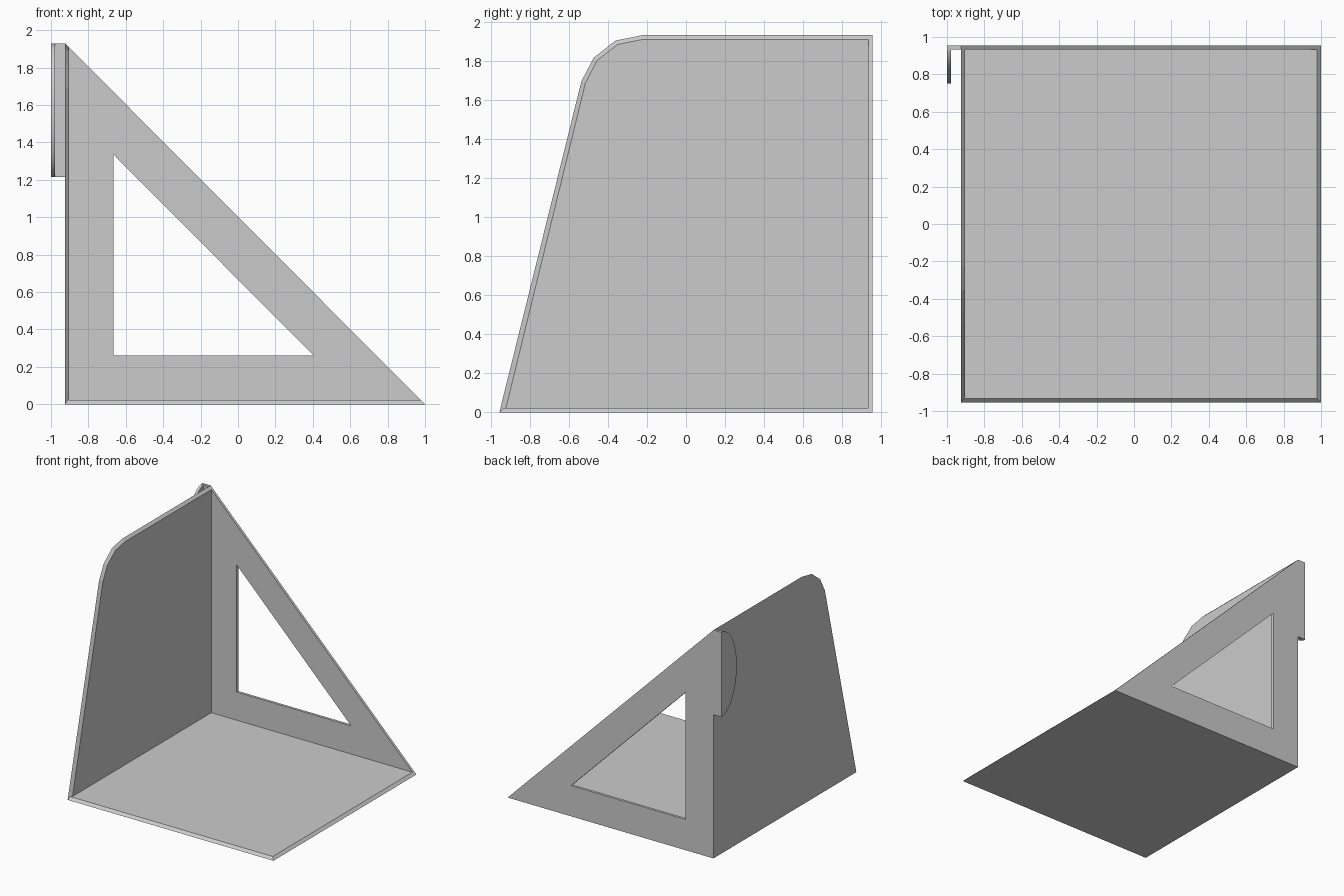
import bpy, bmesh
from math import sin, cos, pi
from mathutils import Vector

if "Cube" in bpy.data.objects:
    bpy.data.objects.remove(bpy.data.objects["Cube"], do_unlink=True)

grey = bpy.data.materials.new("light grey")
grey.use_nodes = True
colour = (0.6, 0.6, 0.6, 1)
grey.diffuse_color = colour
grey.node_tree.nodes["Principled BSDF"].inputs["Base Color"].default_value = colour

T = 0.022                       # sheet thickness
LEFT, RIGHT = -0.925, 1.0       # bracket extent in x
HALF, TOP = 0.955, 1.93         # half depth and height


def finish(name, bm):
    bmesh.ops.recalc_face_normals(bm, faces=bm.faces)
    mesh = bpy.data.meshes.new(name)
    bm.to_mesh(mesh)
    bm.free()
    mesh.materials.append(grey)
    obj = bpy.data.objects.new(name, mesh)
    bpy.context.collection.objects.link(obj)
    return obj


def loft(name, loops):
    """Solid joining matching loops of points, capped at both ends."""
    bm = bmesh.new()
    rings = [[bm.verts.new(p) for p in loop] for loop in loops]
    for a, b in zip(rings, rings[1:]):
        for i in range(len(a)):
            j = (i + 1) % len(a)
            bm.faces.new((a[i], a[j], b[j], b[i]))
    bm.faces.new(rings[0])
    bm.faces.new(rings[-1])
    return finish(name, bm)


def inset(points, d):
    """Move each edge of a clockwise or anticlockwise outline inward by d."""
    pts = [Vector(p) for p in points]
    n = len(pts)
    area = sum(pts[i].cross(pts[(i + 1) % n]) for i in range(n))
    s = 1 if area > 0 else -1
    result = []
    for i, p in enumerate(pts):
        e1 = (p - pts[i - 1]).normalized()
        e2 = (pts[(i + 1) % n] - p).normalized()
        n1, n2 = (Vector((-e.y, e.x)) * s for e in (e1, e2))
        result.append(p + (n1 + n2) * d / (1 + n1.dot(n2)))
    return result


# Floor: bevelled along its front and outer edges
floor = [(LEFT, -HALF), (RIGHT, -HALF), (RIGHT, HALF), (LEFT, HALF)]
floor_top = [(max(LEFT, x) if x > 0 else LEFT, y if y > 0 else y + T)
             for x, y in floor]
floor_top = [(x - T if x > 0 else x, y) for x, y in floor_top]
loft("floor", [[(x, y, 0) for x, y in floor], [(x, y, T) for x, y in floor_top]])

# Side wall: sloping front edge, rounded upper corner, bevelled on the inside
side = [(-HALF, 0), (-0.535, 1.695), (-0.472, 1.815), (-0.36, 1.903),
        (-0.225, TOP), (HALF, TOP), (HALF, 0)]
side_in = [(HALF if y > 0.5 else y, max(z, 0) if z > T * 2 else 0)
           for y, z in inset(side, T)]
loft("side_wall", [[(LEFT, y, z) for y, z in side],
                   [(LEFT + T, y, z) for y, z in side_in]])

# Back panel: right triangle with a triangular window, made as a closed frame
outer = [(LEFT, 0), (RIGHT, 0), (LEFT, TOP)]
window = [(-0.665, 0.26), (0.405, 0.26), (-0.665, 1.335)]
bm = bmesh.new()
sections = [(outer, HALF - T), (outer, HALF), (window, HALF), (window, HALF - T)]
rings = [[bm.verts.new((x, y, z)) for x, z in shape] for shape, y in sections]
for k in range(4):
    a, b = rings[k], rings[(k + 1) % 4]
    for i in range(3):
        j = (i + 1) % 3
        bm.faces.new((a[i], a[j], b[j], b[i]))
finish("back_panel", bm)

# Hook: short tab past the side wall, with a rounded flap turned forward
LOW = 1.215
tab = [(-1, LOW), (LEFT, LOW), (LEFT, TOP), (-1, TOP)]
loft("hook_tab", [[(x, y, z) for x, z in tab] for y in (HALF - T, HALF)])
mid, half_height, reach, steps = (LOW + TOP) / 2, (TOP - LOW) / 2, 0.205, 32
arc = [(HALF - reach * sin(pi * i / steps), mid + half_height * cos(pi * i / steps))
       for i in range(steps + 1)]
flap = loft("hook_flap", [[(x, y, z) for y, z in arc] for x in (-1, -1 + T)])

# Smooth the rounded rim of the flap
bpy.ops.object.select_all(action="DESELECT")
flap.select_set(True)
bpy.context.view_layer.objects.active = flap
bpy.ops.object.shade_smooth_by_angle(angle=0.6)
